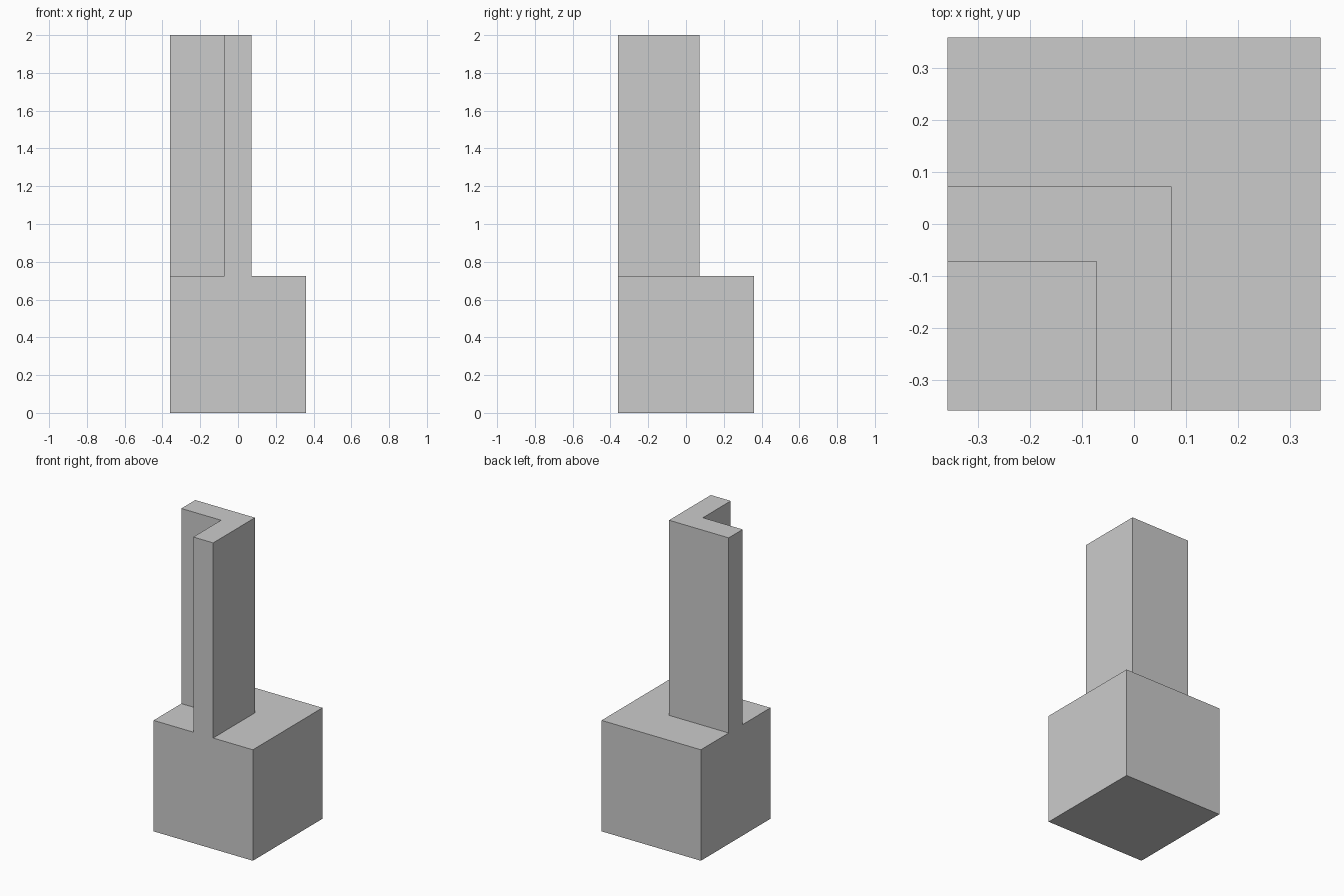
import bpy, bmesh, math

if "Cube" in bpy.data.objects:
    bpy.data.objects.remove(bpy.data.objects["Cube"])

H = 0.359      # half width of the block
T = 0.072      # half thickness of the post walls
BLOCK_TOP, POST_TOP = 0.725, 2.0

bm = bmesh.new()


def vert(x, y):
    return bm.verts.new((x, y, 0))


def extrude(faces, height):
    """Extrude faces upward and return the new top faces."""
    geom = bmesh.ops.extrude_face_region(bm, geom=faces)["geom"]
    verts = [g for g in geom if isinstance(g, bmesh.types.BMVert)]
    bmesh.ops.translate(bm, verts=verts, vec=(0, 0, height))
    return [g for g in geom if isinstance(g, bmesh.types.BMFace)]


# Footprint: nested corner outlines, each running left edge -> corner -> front edge
lines = [[vert(-H, -H)]]
lines += [[vert(-H, c), vert(c, c), vert(c, -H)] for c in (-T, T, H)]
footprint = [bm.faces.new(b + a[::-1]) for a, b in zip(lines, lines[1:])]

# Block, then the L-shaped post rising from its middle band
tops = extrude(footprint, BLOCK_TOP)
post = [f for f in tops
        if len(f.verts) == 6 and max(v.co.x for v in f.verts) < H - 0.01]
extrude(post, POST_TOP - BLOCK_TOP)

# Merge flush faces into single flat sides
bmesh.ops.dissolve_limit(bm, angle_limit=math.radians(1),
                         verts=bm.verts[:], edges=bm.edges[:])
bmesh.ops.recalc_face_normals(bm, faces=bm.faces[:])

mesh = bpy.data.meshes.new("block_with_corner_post")
bm.to_mesh(mesh)
bm.free()
obj = bpy.data.objects.new("block_with_corner_post", mesh)
bpy.context.collection.objects.link(obj)
